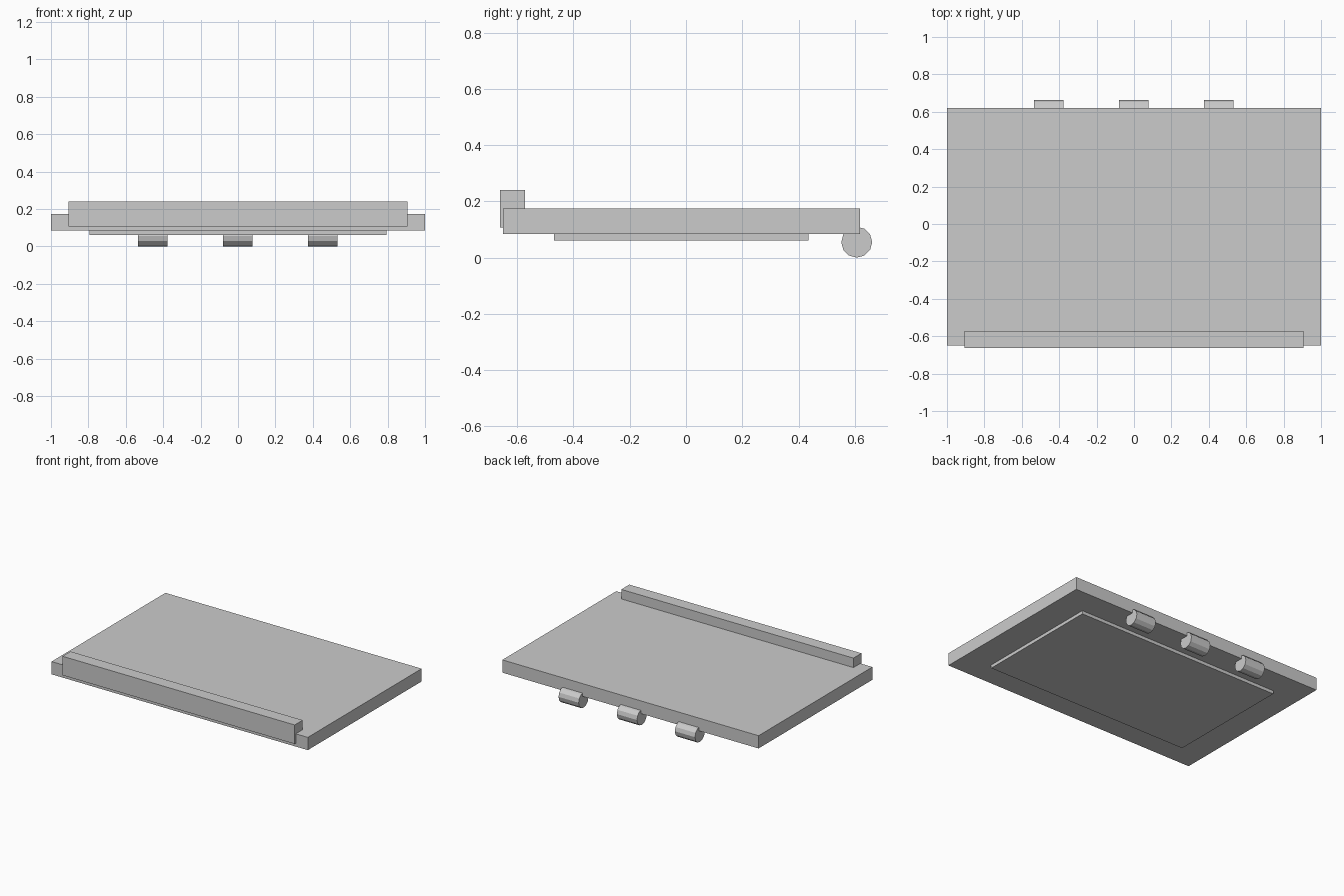
import bpy, math

if "Cube" in bpy.data.objects:
    bpy.data.objects.remove(bpy.data.objects["Cube"])

grey = bpy.data.materials.new("plain grey")
grey.diffuse_color = (0.6, 0.6, 0.6, 1)
grey.use_nodes = True
grey.node_tree.nodes["Principled BSDF"].inputs["Base Color"].default_value = grey.diffuse_color


def box(name, lo, hi):
    """Axis-aligned box between two corners."""
    centre = [(a + b) / 2 for a, b in zip(lo, hi)]
    bpy.ops.mesh.primitive_cube_add(size=1, location=centre)
    ob = bpy.context.object
    ob.name = name
    ob.scale = [b - a for a, b in zip(lo, hi)]
    bpy.ops.object.transform_apply(location=False, rotation=False, scale=True)
    ob.data.materials.append(grey)
    return ob


# Main panel
box("lid_panel", (-1, -0.65, 0.084), (1, 0.619, 0.174))

# Raised handle strip along the front edge
box("front_lip", (-0.906, -0.662, 0.107), (0.906, -0.573, 0.241))

# Shallow plate under the panel
box("under_plate", (-0.795, -0.47, 0.061), (0.795, 0.435, 0.09))

# Three hinge barrels under the back edge
for side, x in (("left", -0.455), ("middle", -0.002), ("right", 0.453)):
    bpy.ops.mesh.primitive_cylinder_add(
        vertices=12, radius=0.055, depth=0.157,
        location=(x, 0.607, 0.055), rotation=(0, math.pi / 2, 0))
    hinge = bpy.context.object
    hinge.name = "hinge_" + side
    hinge.data.materials.append(grey)
